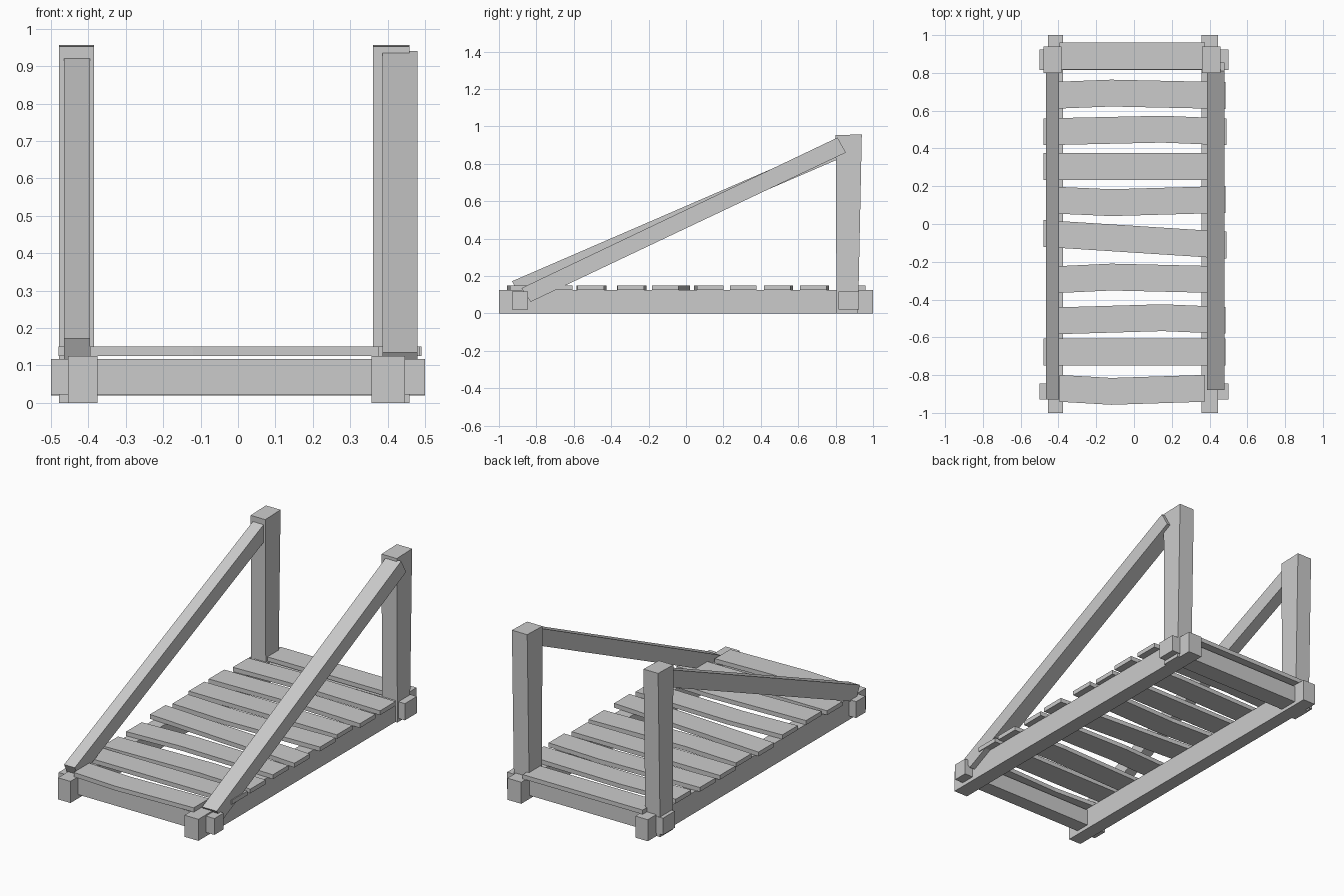
import bpy, bmesh

cube = bpy.data.objects.get("Cube")
if cube:
    bpy.data.objects.remove(cube, do_unlink=True)

wood = bpy.data.materials.new("grey_wood")
wood.use_nodes = True
GREY = (0.6, 0.6, 0.6, 1)
wood.diffuse_color = GREY
wood.node_tree.nodes["Principled BSDF"].inputs["Base Color"].default_value = GREY


def prism(name, outline, axis, low, high):
    """Extrude a 2D outline along x (outline is y, z) or z (outline is x, y)."""
    bm = bmesh.new()
    place = (lambda a, b: (low, a, b)) if axis == "x" else (lambda a, b: (a, b, low))
    face = bm.faces.new([bm.verts.new(place(a, b)) for a, b in outline])
    top = bmesh.ops.extrude_face_region(bm, geom=[face])["geom"]
    step = (high - low, 0, 0) if axis == "x" else (0, 0, high - low)
    bmesh.ops.translate(bm, vec=step, verts=[g for g in top if isinstance(g, bmesh.types.BMVert)])
    bmesh.ops.recalc_face_normals(bm, faces=bm.faces)
    mesh = bpy.data.meshes.new(name)
    bm.to_mesh(mesh)
    bm.free()
    mesh.materials.append(wood)
    obj = bpy.data.objects.new(name, mesh)
    bpy.context.collection.objects.link(obj)


def beam(name, x, y, z):
    prism(name, [(y[0], z[0]), (y[1], z[0]), (y[1], z[1]), (y[0], z[1])], "x", *x)


# Base frame: two long beams and two cross beams
beam("right_side_beam", (-0.455, -0.375), (-1, 1), (0, 0.125))
beam("left_side_beam", (0.357, 0.446), (-1, 1), (0, 0.125))
beam("front_cross_beam", (-0.5, 0.5), (-0.93, -0.845), (0.022, 0.117))
beam("back_cross_beam", (-0.5, 0.5), (0.815, 0.925), (0.02, 0.117))

# Posts, slightly wider at the top
post = [(0.805, 0), (0.92, 0), (0.94, 0.957), (0.8, 0.953)]
prism("right_post", post, "x", -0.479, -0.385)
prism("left_post", post, "x", 0.361, 0.459)

# Sloping handrails
prism("right_handrail", [(-0.93, 0.172), (-0.89, 0.09), (0.85, 0.84), (0.81, 0.925)], "x", -0.465, -0.396)
prism("left_handrail", [(-0.88, 0.135), (-0.83, 0.062), (0.855, 0.86), (0.81, 0.94)], "x", 0.386, 0.48)

# Deck planks: left x, right x, y at each end, bow in y, x of the bow
planks = [
    (-0.395, 0.375, -0.87, -0.87, -0.016, -0.12),
    (-0.48, 0.485, -0.677, -0.677, 0, 0),
    (-0.46, 0.485, -0.514, -0.51, 0.016, 0.15),
    (-0.46, 0.48, -0.297, -0.295, 0.015, -0.12),
    (-0.48, 0.49, -0.05, -0.112, 0, 0),
    (-0.46, 0.485, 0.128, 0.13, -0.016, -0.12),
    (-0.48, 0.47, 0.305, 0.305, 0, 0),
    (-0.48, 0.49, 0.488, 0.488, 0.014, 0.15),
    (-0.46, 0.485, 0.68, 0.68, 0.013, -0.12),
    (-0.395, 0.375, 0.89, 0.89, 0, 0),
]
HALF = 0.071
for i, (x0, x1, y0, y1, bow, xb) in enumerate(planks):
    line = [(x0, y0), (x1, y1)]
    if bow:
        line.insert(1, (xb, (y0 + y1) / 2 + bow))
    outline = [(x, y - HALF) for x, y in line] + [(x, y + HALF) for x, y in reversed(line)]
    prism(f"deck_plank_{i + 1}", outline, "z", 0.125, 0.15)
